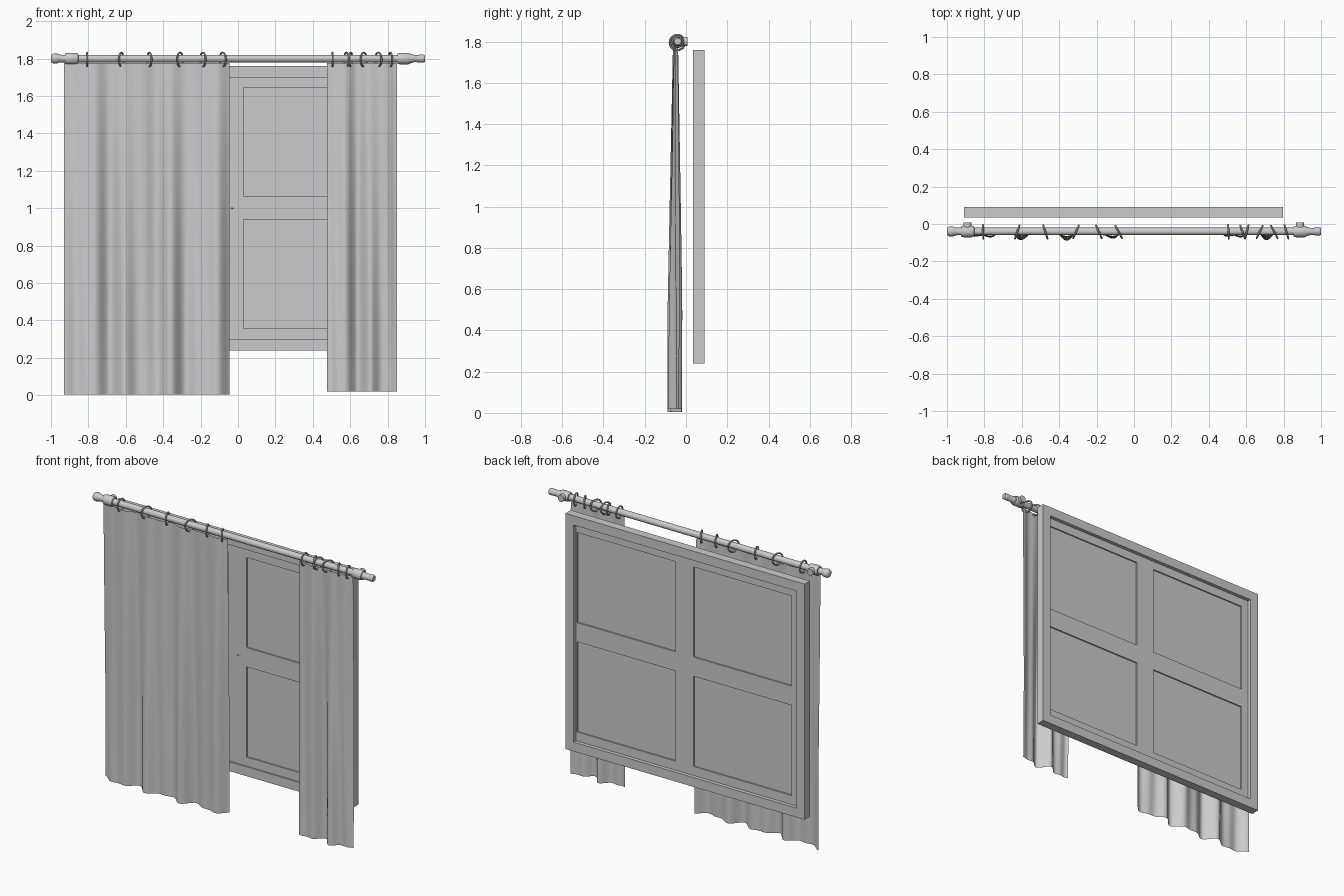
import bpy, bmesh, math
from mathutils import Matrix, Vector

if "Cube" in bpy.data.objects:
    bpy.data.objects.remove(bpy.data.objects["Cube"])

ROD_Y, ROD_Z = -0.04, 1.80


def make_object(name, bm, smooth=False):
    bmesh.ops.recalc_face_normals(bm, faces=bm.faces[:])
    me = bpy.data.meshes.new(name)
    bm.to_mesh(me)
    bm.free()
    ob = bpy.data.objects.new(name, me)
    bpy.context.collection.objects.link(ob)
    if smooth:
        bpy.ops.object.select_all(action='DESELECT')
        bpy.context.view_layer.objects.active = ob
        ob.select_set(True)
        bpy.ops.object.shade_smooth_by_angle(angle=math.radians(40))
    return ob


def lattice(name, xs, zs, holes, y0, y1):
    """Flat panel cut into cells, with some cells left open, given depth."""
    bm = bmesh.new()
    v = [[bm.verts.new((x, y0, z)) for z in zs] for x in xs]
    for i in range(len(xs) - 1):
        for j in range(len(zs) - 1):
            if (i, j) not in holes:
                bm.faces.new((v[i][j], v[i + 1][j], v[i + 1][j + 1], v[i][j + 1]))
    res = bmesh.ops.extrude_face_region(bm, geom=bm.faces[:], use_keep_orig=True)
    new = [g for g in res['geom'] if isinstance(g, bmesh.types.BMVert)]
    bmesh.ops.translate(bm, verts=new, vec=(0, y1 - y0, 0))
    return make_object(name, bm)


def lathe(name, profile, segs=24):
    """Spin (x, radius) points around the rod axis."""
    bm = bmesh.new()
    rings = []
    for x, r in profile:
        rings.append([bm.verts.new((x, ROD_Y + r * math.cos(2 * math.pi * k / segs),
                                    ROD_Z + r * math.sin(2 * math.pi * k / segs)))
                      for k in range(segs)])
    for a, b in zip(rings, rings[1:]):
        for k in range(segs):
            n = (k + 1) % segs
            bm.faces.new((a[k], a[n], b[n], b[k]))
    bm.faces.new(rings[0])
    bm.faces.new(rings[-1])
    return make_object(name, bm, True)


def ring(name, x, angle, R=0.037, r=0.005):
    """Curtain ring hanging on the rod, turned about the vertical."""
    bm = bmesh.new()
    n, m = 28, 8
    rot = Matrix.Rotation(math.radians(angle), 3, 'Z')
    v = []
    for i in range(n):
        a = 2 * math.pi * i / n
        row = []
        for j in range(m):
            b = 2 * math.pi * j / m
            d = R + r * math.cos(b)
            p = rot @ Vector((r * math.sin(b), d * math.cos(a), d * math.sin(a)))
            row.append(bm.verts.new(p + Vector((x, ROD_Y - 0.002, 1.795))))
        v.append(row)
    for i in range(n):
        for j in range(m):
            i2, j2 = (i + 1) % n, (j + 1) % m
            bm.faces.new((v[i][j], v[i2][j], v[i2][j2], v[i][j2]))
    make_object(name, bm, True)


def curtain(name, x0, x1, z0, folds, phase):
    """Cloth sheet whose folds deepen toward the hem."""
    bm = bmesh.new()
    nx, nz, top = 90, 20, 1.775
    v = []
    for i in range(nx + 1):
        u = i / nx
        a = 2 * math.pi * folds * u + phase
        col = []
        for j in range(nz + 1):
            t = j / nz
            w = 0.62 * math.sin(a + 0.5 * t) + 0.38 * math.sin(1.7 * a + 1.3 - 0.6 * t)
            y = -0.051 - 0.003 * t + (0.013 + 0.023 * min(1, 1.4 * t)) * w
            col.append(bm.verts.new((x0 + (x1 - x0) * u, y, top + (z0 - top) * t)))
        v.append(col)
    for i in range(nx):
        for j in range(nz):
            bm.faces.new((v[i][j], v[i][j + 1], v[i + 1][j + 1], v[i + 1][j]))
    make_object(name, bm, True)


# Window: outer casing, four-pane sash, glass
lattice("window_casing", [-0.91, -0.85, 0.74, 0.797], [0.24, 0.30, 1.70, 1.76],
        {(1, 1)}, 0.035, 0.09)
lattice("window_sash", [-0.86, -0.80, -0.10, 0.03, 0.73, 0.796],
        [0.295, 0.358, 0.94, 1.064, 1.645, 1.705],
        {(1, 1), (3, 1), (1, 3), (3, 3)}, 0.044, 0.066)
lattice("window_glass", [-0.82, 0.75], [0.33, 1.67], set(), 0.053, 0.057)

# Small latch knob on the sash
bm = bmesh.new()
bmesh.ops.create_uvsphere(bm, u_segments=10, v_segments=6, radius=0.005,
                          matrix=Matrix.Translation((-0.03, 0.043, 1.0)))
make_object("sash_latch", bm, True)

# Rod and its two different ends
lathe("curtain_rod", [(-0.95, 0.02), (0.93, 0.02)])
lathe("left_finial", [(-1.0, 0.014), (-0.995, 0.022), (-0.985, 0.027), (-0.97, 0.027),
                      (-0.955, 0.022), (-0.94, 0.019), (-0.92, 0.019)])
lathe("right_finial", [(0.91, 0.02), (0.93, 0.024), (0.94, 0.019), (0.985, 0.021),
                       (0.996, 0.02), (1.0, 0.016)])

# Bracket collars with wall studs behind
for side, x in (("left", -0.89), ("right", 0.888)):
    lathe(side + "_bracket_collar",
          [(x - 0.036, 0.021), (x - 0.034, 0.027), (x - 0.022, 0.031), (x + 0.022, 0.031),
           (x + 0.034, 0.027), (x + 0.036, 0.021)])
    bm = bmesh.new()
    bmesh.ops.create_cone(bm, cap_ends=True, segments=20, radius1=0.022, radius2=0.022,
                          depth=0.05, matrix=Matrix.Translation((x, -0.018, ROD_Z))
                          @ Matrix.Rotation(math.pi / 2, 4, 'X'))
    make_object(side + "_bracket_stud", bm, True)

# Curtain rings: position along the rod and twist
RINGS = [(-0.807, 2), (-0.624, -19), (-0.474, 18), (-0.31, -24), (-0.188, 24), (-0.082, 28),
         (0.505, 3), (0.58, 20), (0.603, -14), (0.672, -26), (0.75, 28), (0.815, 16)]
for k, (x, ang) in enumerate(RINGS):
    ring(f"curtain_ring_{k + 1}", x, ang)

# Curtains
curtain("left_curtain", -0.93, -0.045, 0.005, 4.0, 0.8)
curtain("right_curtain", 0.475, 0.85, 0.02, 2.0, 2.2)
